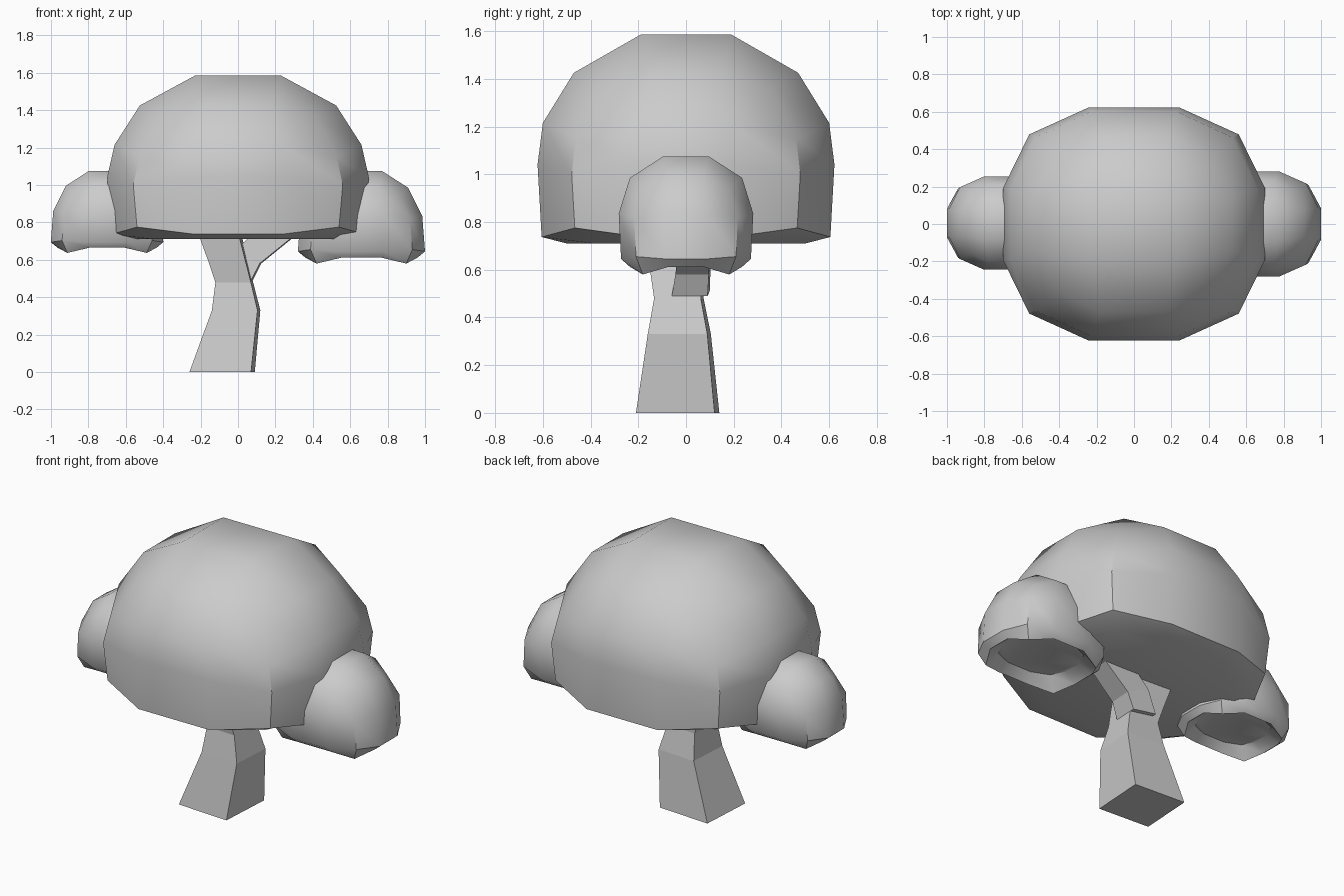
import bpy, bmesh, math
from mathutils import Vector

if "Cube" in bpy.data.objects:
    bpy.data.objects.remove(bpy.data.objects["Cube"])


def finish(name, bm, smooth):
    bmesh.ops.recalc_face_normals(bm, faces=bm.faces)
    me = bpy.data.meshes.new(name)
    bm.to_mesh(me)
    bm.free()
    ob = bpy.data.objects.new(name, me)
    bpy.context.collection.objects.link(ob)
    if smooth:
        me.shade_smooth()
        me.set_sharp_from_angle(angle=math.radians(35))
    return ob


def bridge(bm, a, b):
    n = len(a)
    for i in range(n):
        j = (i + 1) % n
        bm.faces.new((a[i], a[j], b[j], b[i]))


# twelve-sided ring: per quadrant a side point, a lower corner point, a side point
def ring12(bm, c, rx, ry, z_mid, z_corner):
    quad = [(1, .31, 0), (.8, .77, 1), (.35, 1, 0)]
    verts = []
    for sx, sy in ((1, 1), (-1, 1), (-1, -1), (1, -1)):
        for px, py, corner in (quad if sx * sy > 0 else quad[::-1]):
            verts.append(bm.verts.new((c[0] + sx * px * rx, c[1] + sy * py * ry,
                                       z_corner if corner else z_mid)))
    return verts


# rounded-box foliage dome: flat top quad, then rings down to the underside
def canopy(name, c, top, rings):
    bm = bmesh.new()
    tx, ty, tz = top
    q = [bm.verts.new((c[0] + sx * tx, c[1] + sy * ty, tz))
         for sx, sy in ((1, 1), (-1, 1), (-1, -1), (1, -1))]
    loops = [ring12(bm, c, *r) for r in rings]
    bm.faces.new(q)
    r = loops[0]
    for i in range(4):
        k = 3 * i
        bm.faces.new((q[i], r[k], r[k + 1], r[k + 2]))
        bm.faces.new((q[i], r[k + 2], r[(k + 3) % 12], q[(i + 1) % 4]))
    for a, b in zip(loops, loops[1:]):
        bridge(bm, a, b)
    bm.faces.new(loops[-1])
    return finish(name, bm, True)


# square limb swept through (x, y, z, half width x, half width y)
def limb(name, sections, turn):
    bm = bmesh.new()
    t = math.radians(turn)
    loops = []
    for x, y, z, hx, hy, tilt in sections:
        loop = []
        for sx, sy in ((1, 1), (-1, 1), (-1, -1), (1, -1)):
            dx, dy = sx * hx, sy * hy
            loop.append(bm.verts.new((x + dx * math.cos(t) - dy * math.sin(t),
                                      y + dx * math.sin(t) + dy * math.cos(t),
                                      z - tilt * sx)))
        loops.append(loop)
    for a, b in zip(loops, loops[1:]):
        bridge(bm, a, b)
    bm.faces.new(loops[0])
    bm.faces.new(loops[-1])
    return finish(name, bm, False)


# main canopy
canopy("main_canopy", (0, 0), (.23, .19, 1.585), [
    (.525, .47, 1.425, 1.36),
    (.66, .60, 1.215, 1.15),
    (.70, .622, 1.04, 1.0),
    (.675, .605, .737, .775),
    (.56, .50, .71, .71),
])

# side canopies share one profile; the left one is a little smaller
side = [
    (.25, .235, .985, .94),
    (.325, .282, .835, .82),
    (.34, .272, .645, .655),
    (.30, .235, .612, .58),
    (.23, .185, .66, .66),
]
for name, cx, cy, s in (("right_canopy", .66, 0, 1), ("left_canopy", -.70, .005, .885)):
    z = lambda v: 1.075 + (v - 1.075) * s
    canopy(name, (cx, cy), (.11 * s, .095 * s, 1.075),
           [(rx * s, ry * s, z(a), z(b)) for rx, ry, a, b in side])

# trunk bending left into the foliage
limb("trunk", [
    (-.085, -.035, 0, .165, .165, 0),
    (-.010, -.028, .33, .122, .125, 0),
    (-.020, -.030, .48, .095, .098, 0),
    (-.055, -.035, .60, .100, .110, 0),
    (-.110, -.040, .78, .110, .125, 0),
], -3.5)

# branch forking right
limb("branch", [
    (.00, .02, .50, .075, .075, .01),
    (.05, .03, .61, .070, .070, .03),
    (.24, .04, .78, .065, .065, .05),
], -3.5)
